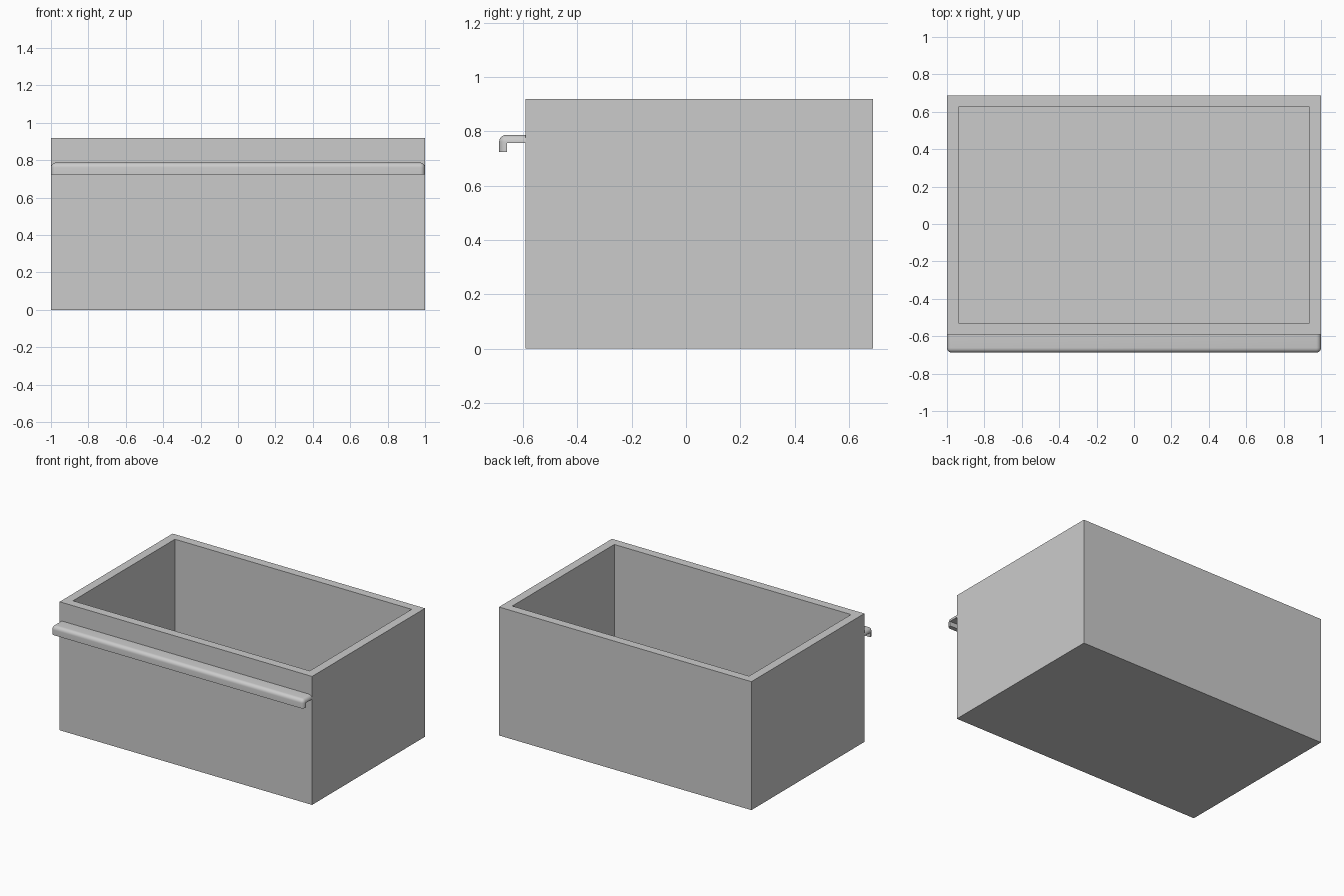
import bpy
import bmesh

cube = bpy.data.objects.get("Cube")
if cube:
    bpy.data.objects.remove(cube, do_unlink=True)

GREY = (0.6, 0.6, 0.6, 1.0)
grey = bpy.data.materials.new("light grey")
grey.use_nodes = True
grey.diffuse_color = GREY
grey.node_tree.nodes["Principled BSDF"].inputs["Base Color"].default_value = GREY

FRONT, BACK, HEIGHT, WALL = -0.59, 0.688, 0.92, 0.062


def add_object(name, bm):
    bmesh.ops.recalc_face_normals(bm, faces=bm.faces)
    mesh = bpy.data.meshes.new(name)
    bm.to_mesh(mesh)
    bm.free()
    mesh.materials.append(grey)
    obj = bpy.data.objects.new(name, mesh)
    bpy.context.collection.objects.link(obj)
    return obj


# Open bin: a box whose top is inset for the rim and pushed down to the floor
bm = bmesh.new()
bmesh.ops.create_cube(bm, size=1)
for v in bm.verts:
    v.co.x *= 2
    v.co.y = FRONT if v.co.y < 0 else BACK
    v.co.z = 0 if v.co.z < 0 else HEIGHT
bm.normal_update()
top = max(bm.faces, key=lambda f: f.calc_center_median().z)
bmesh.ops.inset_region(bm, faces=[top], thickness=WALL, use_even_offset=True)
hole = bmesh.ops.extrude_discrete_faces(bm, faces=[top])["faces"][0]
for v in hole.verts:
    v.co.z = WALL
add_object("drawer_box", bm)

# Full-width lip handle: an L profile swept along x
LIP, LIP_TOP, LIP_BOTTOM, THICK = -0.688, 0.787, 0.724, 0.03
profile = [(FRONT, LIP_TOP), (LIP, LIP_TOP), (LIP, LIP_BOTTOM),
           (LIP + THICK, LIP_BOTTOM), (LIP + THICK, LIP_TOP - THICK),
           (FRONT, LIP_TOP - THICK)]
bm = bmesh.new()
face = bm.faces.new([bm.verts.new((-1, y, z)) for y, z in profile])
swept = bmesh.ops.extrude_face_region(bm, geom=[face])["geom"]
for v in swept:
    if isinstance(v, bmesh.types.BMVert):
        v.co.x = 1
bmesh.ops.recalc_face_normals(bm, faces=bm.faces)


# Round the outer edges: those shared by two of the top, front and end faces
def is_outer(f):
    c = f.calc_center_median()
    return abs(c.x) > 0.99 or c.z > LIP_TOP - 0.001 or c.y < LIP + 0.001


outer = [e for e in bm.edges if all(is_outer(f) for f in e.link_faces)]
bmesh.ops.bevel(bm, geom=outer, offset=0.026, segments=6, profile=0.5,
                affect='EDGES', clamp_overlap=True)
handle = add_object("lip_handle", bm)

bpy.ops.object.select_all(action='DESELECT')
handle.select_set(True)
bpy.context.view_layer.objects.active = handle
bpy.ops.object.shade_smooth_by_angle()
